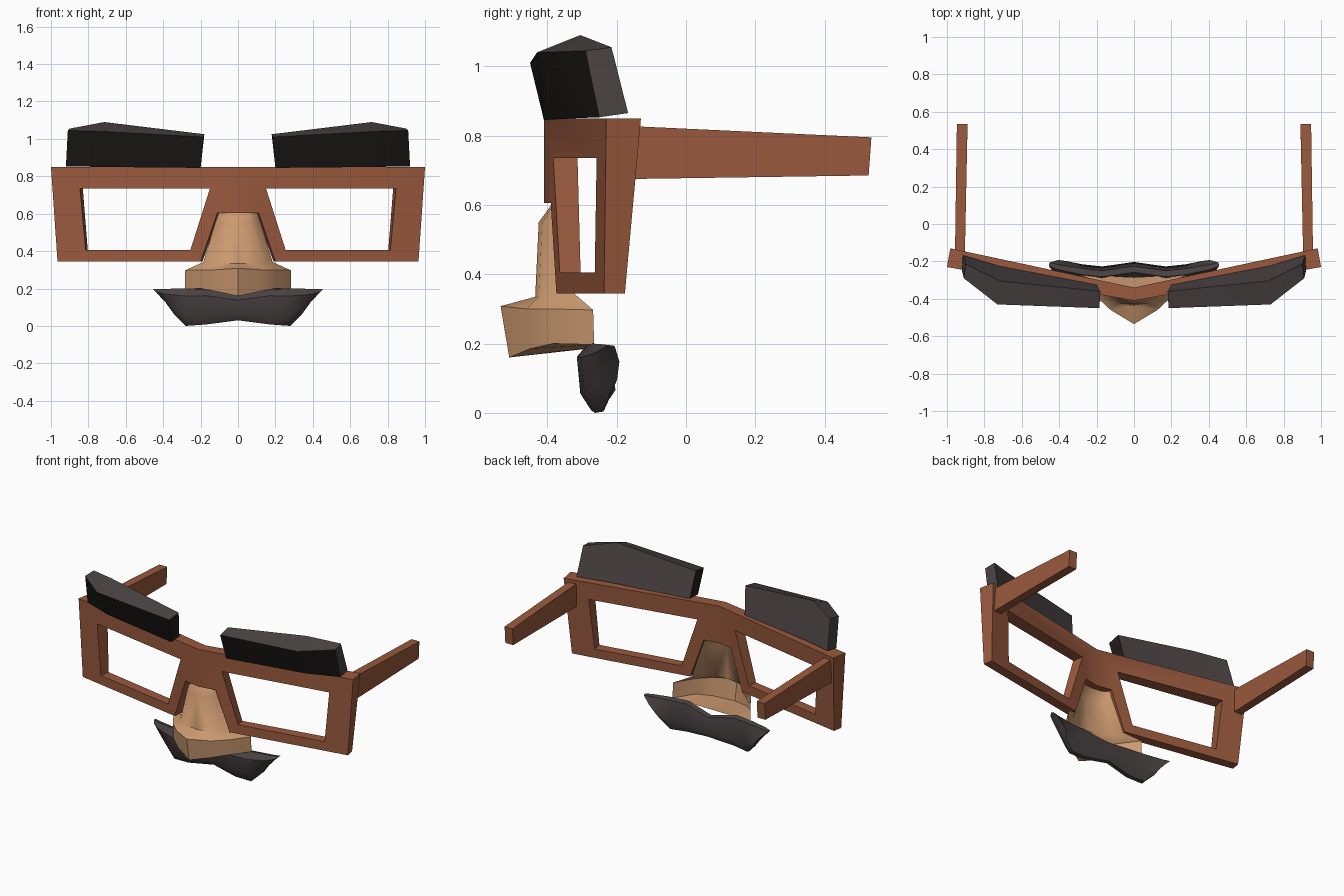
import bpy, bmesh, math
from mathutils import Matrix

if "Cube" in bpy.data.objects:
    bpy.data.objects.remove(bpy.data.objects["Cube"], do_unlink=True)


def material(name, rgb):
    m = bpy.data.materials.new(name)
    m.use_nodes = True
    m.diffuse_color = (*rgb, 1)
    m.node_tree.nodes["Principled BSDF"].inputs["Base Color"].default_value = (*rgb, 1)
    return m


BROWN = material("frame brown", (0.32, 0.10, 0.047))
SKIN = material("skin tan", (0.60, 0.32, 0.16))
GREY = material("hair grey", (0.068, 0.054, 0.056))
BLACK = material("hair black", (0.014, 0.012, 0.011))


def finish(name, bm, mats, angle=35, rule=None, closed=True):
    """Mirror the +x half across the middle and turn it into an object."""
    if closed:
        bmesh.ops.recalc_face_normals(bm, faces=bm.faces)
    bmesh.ops.mirror(bm, geom=bm.verts[:] + bm.edges[:] + bm.faces[:],
                     matrix=Matrix(), axis='X', merge_dist=0.001)
    bmesh.ops.remove_doubles(bm, verts=bm.verts, dist=0.0005)
    bmesh.ops.recalc_face_normals(bm, faces=bm.faces)
    if rule:
        bm.normal_update()
        for f in bm.faces:
            f.material_index = rule(f)
    me = bpy.data.meshes.new(name)
    bm.to_mesh(me)
    bm.free()
    for m in mats:
        me.materials.append(m)
    ob = bpy.data.objects.new(name, me)
    bpy.context.collection.objects.link(ob)
    bpy.ops.object.select_all(action='DESELECT')
    ob.select_set(True)
    bpy.context.view_layer.objects.active = ob
    bpy.ops.object.shade_smooth_by_angle(angle=math.radians(angle))
    return ob


def loft(sections, ring=True, caps=(True, True)):
    """Skin matching cross-sections with quads."""
    bm = bmesh.new()
    rows = [[bm.verts.new(p) for p in s] for s in sections]
    n = len(rows[0])
    for a, b in zip(rows, rows[1:]):
        for i in range(n if ring else n - 1):
            j = (i + 1) % n
            bm.faces.new((a[i], a[j], b[j], b[i]))
    if caps[0]:
        bm.faces.new(rows[0])
    if caps[1]:
        bm.faces.new(rows[-1])
    return bm


# Swept-back spectacle frame: front outline, then a thicker offset back
SWEEP = 0.18
outline = {  # x, z, depth
    "A": (0, .85, .07), "B": (1, .85, .10), "C": (.965, .345, .06),
    "D": (.2, .345, .06), "E": (.11, .605, .065), "F": (0, .605, .065),
    "a": (.15, .735, .07), "b": (.845, .735, .085),
    "c": (.815, .405, .065), "d": (.255, .405, .06)}
bm = bmesh.new()
front, back = {}, {}
for k, (x, z, d) in outline.items():
    y = -.41 + SWEEP * x
    front[k] = bm.verts.new((x, y, z))
    back[k] = bm.verts.new((x - SWEEP * d if x else 0, y + d, z))
for quad in ("ABba", "BCcb", "CDdc", "DEad", "AaEF"):
    bm.faces.new([front[k] for k in quad])
    bm.faces.new([back[k] for k in reversed(quad)])
for edge in ("AB", "BC", "CD", "DE", "EF", "ab", "bc", "cd", "da"):
    p, q = edge
    bm.faces.new((front[p], front[q], back[q], back[p]))
finish("spectacle_frame", bm, [BROWN])

# Tapering temple arms
finish("temple_arms", loft([
    [(.904, -.15, .675), (.957, -.15, .675), (.957, -.15, .827), (.904, -.15, .827)],
    [(.89, .527, .685), (.947, .527, .685), (.947, .535, .795), (.89, .535, .795)],
]), [BROWN])

# Eyebrows: front bottom, front top, back top, back bottom at three stations
finish("eyebrows", loft([
    [(.2, -.41, .845), (.185, -.45, 1.01), (.18, -.36, 1.025), (.2, -.325, .85)],
    [(.72, -.32, .85), (.73, -.43, 1.04), (.715, -.305, 1.09), (.72, -.225, .857)],
    [(.92, -.25, .853), (.91, -.29, 1.045), (.9, -.215, 1.055), (.915, -.167, .865)],
]), [GREY, BLACK], 30,
    lambda f: int(f.normal.y < -.6 or
                  (abs(f.normal.x) > .8 and abs(f.calc_center_median().x) < .3)))

# Hollow nose shell: centre, middle, side and wing of each level
finish("nose", loft([
    [(0, -.385, .605), (.06, -.38, .605), (.09, -.365, .605), (.105, -.34, .605)],
    [(0, -.425, .55), (.06, -.415, .55), (.1, -.385, .55), (.122, -.345, .55)],
    [(0, -.435, .335), (.085, -.425, .335), (.15, -.385, .34), (.185, -.32, .342)],
    [(0, -.535, .308), (.125, -.46, .3), (.2, -.39, .3), (.283, -.268, .297)],
    [(0, -.51, .16), (.12, -.45, .185), (.2, -.385, .2), (.283, -.265, .197)],
    [(0, -.285, .185), (.1, -.28, .188), (.2, -.27, .195), (.283, -.265, .197)],
], ring=False, caps=(False, False)), [SKIN], 50, closed=False)

# Moustache: x, bottom, top, shift in y, thickness scale at each station
stations = [(0, .03, .165, .012, 1), (.17, .008, .2, -.012, 1),
            (.28, 0, .2, .0, 1), (.375, .06, .198, .025, .8), (.42, .13, .196, .04, .6)]
profile = [(-.262, 0), (-.293, .25), (-.303, .8), (-.27, 1), (-.238, .96), (-.215, .27), (-.238, .02)]
finish("moustache", loft([
    [(x + .07 * (x > .3) * (t - .5), -.258 + (y + .258) * s + dy, lo + (hi - lo) * t)
     for y, t in profile]
    for x, lo, hi, dy, s in stations], caps=(False, True)), [GREY], 45)
